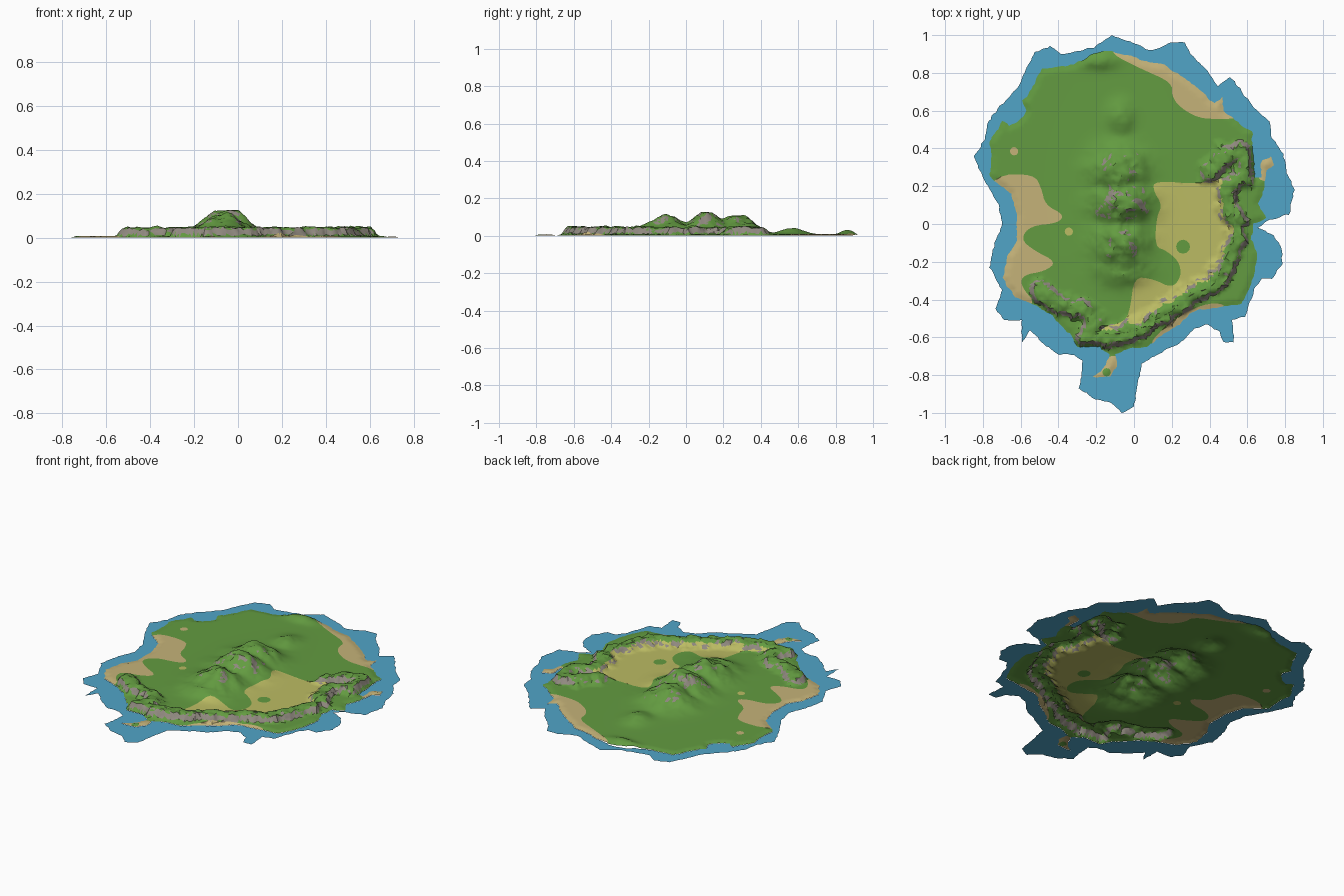
import bpy, bmesh, math, random
from mathutils import Vector, noise, kdtree
from mathutils.geometry import delaunay_2d_cdt, intersect_point_line

if "Cube" in bpy.data.objects:
    bpy.data.objects.remove(bpy.data.objects["Cube"])

random.seed(4)
STEP = 0.0135

# Outlines, clockwise from the north
SEA = [(-.12, 1), (-.02, .97), (.08, .92), (.14, .93), (.2, .965), (.27, .96), (.3, .9), (.39, .81), (.42, .76),
       (.44, .73), (.515, .78), (.585, .68), (.64, .61), (.715, .545), (.73, .46), (.79, .37), (.81, .27), (.85, .18),
       (.82, .05), (.715, .02), (.655, -.02), (.74, -.06), (.78, -.12), (.785, -.21), (.73, -.29), (.675, -.29),
       (.64, -.34), (.585, -.49), (.52, -.51), (.53, -.625), (.475, -.625), (.45, -.57), (.39, -.53), (.32, -.555),
       (.24, -.635), (.16, -.67), (.08, -.715), (.04, -.74), (.02, -.85), (0, -.97), (-.065, -1), (-.12, -.95),
       (-.21, -.925), (-.29, -.87), (-.27, -.725), (-.315, -.69), (-.405, -.69), (-.475, -.635), (-.55, -.565),
       (-.595, -.63), (-.595, -.51), (-.685, -.51), (-.73, -.45), (-.7, -.345), (-.765, -.23), (-.74, -.105),
       (-.695, 0), (-.72, .105), (-.79, .23), (-.85, .355), (-.79, .45), (-.78, .53), (-.71, .62), (-.615, .725),
       (-.565, .83), (-.525, .91), (-.445, .945), (-.385, .9), (-.29, .915), (-.21, .935)]
LAND = [(-.155, .92), (-.08, .905), (.08, .855), (.16, .845), (.23, .795), (.345, .715), (.425, .635), (.465, .67),
        (.475, .6), (.56, .53), (.625, .49), (.63, .4), (.64, .25), (.67, .25), (.675, .335), (.73, .355), (.74, .31),
        (.7, .28), (.69, .185), (.655, .105), (.7, .03), (.635, .0), (.62, -.08), (.655, -.16), (.64, -.25),
        (.61, -.345), (.57, -.425), (.45, -.44), (.32, -.46), (.24, -.53), (.145, -.59), (.08, -.65), (-.025, -.66),
        (-.095, -.69), (-.09, -.757), (-.13, -.805), (-.215, -.81), (-.155, -.757), (-.13, -.69), (-.18, -.65),
        (-.3, -.65), (-.34, -.58), (-.445, -.475), (-.525, -.43), (-.63, -.385), (-.695, -.29), (-.67, -.175),
        (-.62, -.08), (-.62, .055), (-.65, .16), (-.765, .25), (-.755, .32), (-.765, .435), (-.695, .545),
        (-.66, .52), (-.595, .555), (-.57, .6), (-.59, .65), (-.54, .715), (-.49, .82), (-.315, .845), (-.225, .9)]
BEACHES = [
    [(-.12, .9), (.04, .82), (.2, .75), (.2, .68), (.24, .62), (.34, .56), (.46, .555), (.56, .56),
     (.6, .7), (.3, .93), (-.1, .95)],
    [(-.74, .26), (-.53, .265), (-.49, .19), (-.47, .1), (-.37, .05), (-.4, .005), (-.55, -.01), (-.6, -.08),
     (-.53, -.14), (-.41, -.2), (-.47, -.25), (-.59, -.27), (-.6, -.33), (-.51, -.43), (-.7, -.48), (-.85, -.2),
     (-.8, .1)],
    [(.08, -.62), (.25, -.475), (.4, -.415), (.5, -.43), (.4, -.49), (.27, -.55), (.12, -.66)],
    [(-.06, -.7), (-.06, -.84), (-.27, -.84), (-.16, -.7)],
    [(.65, .22), (.64, .38), (.78, .4), (.76, .24)],
]
MEADOW = [(.11, .23), (.35, .21), (.5, .25), (.56, .23), (.53, .1), (.53, -.1), (.47, -.2), (.43, -.33), (.3, -.37),
          (.2, -.46), (.05, -.56), (-.14, -.59), (-.19, -.55), (-.05, -.52), (-.02, -.45), (0, -.28), (.1, -.29),
          (.2, -.34), (.25, -.28), (.24, -.2), (.17, -.14), (.11, -.12), (.12, .04), (.15, .1), (.1, .18)]
RIM = [(-.5, -.36), (-.41, -.43), (-.28, -.45), (-.21, -.52), (-.25, -.61), (-.1, -.6), (.05, -.55), (.15, -.49),
       (.3, -.38), (.42, -.32), (.5, -.21), (.54, -.1), (.55, 0), (.5, .1), (.49, .2), (.58, .24), (.59, .38),
       (.5, .38), (.41, .27)]
RIM = [Vector((x, y, 0)) for x, y in RIM]
# Mountain humps: x, y, width, depth, height
HUMPS = [(-.06, .11, .105, .08, .108), (-.08, .28, .1, .085, .092), (-.07, -.1, .1, .09, .088),
         (-.06, -.22, .1, .07, .05), (-.07, .57, .05, .06, .03), (-.18, .87, .07, .035, .022)]


def material(name, rgb):
    m = bpy.data.materials.new(name)
    m.diffuse_color = (*rgb, 1)
    m.use_nodes = True
    m.node_tree.nodes["Principled BSDF"].inputs["Base Color"].default_value = m.diffuse_color
    return m


def coast(pts, amp):
    """Densify a closed outline and roughen it."""
    out = []
    for a, b in zip(pts, pts[1:] + pts[:1]):
        a, b = Vector(a), Vector(b)
        n = max(1, round((b - a).length / .016))
        for i in range(n):
            p = a.lerp(b, i / n)
            d = noise.noise_vector(Vector((p.x * 38, p.y * 38, 1.7)))
            out.append(p + amp * Vector((d.x, d.y)))
    return out


def rounded(pts):
    """Corner cutting for soft patch outlines."""
    pts = [Vector(p) for p in pts]
    for _ in range(2):
        pts = [q for a, b in zip(pts, pts[1:] + pts[:1]) for q in (a.lerp(b, .25), a.lerp(b, .75))]
    return pts


def dot(x, y, r):
    return [Vector((x + r * math.cos(i * math.tau / 12), y + r * math.sin(i * math.tau / 12))) for i in range(12)]


def ease(a, b, v):
    t = min(1, max(0, (v - a) / (b - a)))
    return t * t * (3 - 2 * t)


# Planar mesh with every patch outline cut in
land_line = coast(LAND, .009)
loops = [("sea", coast(SEA, .008)), ("land", land_line)]
loops += [("sand", rounded(b)) for b in BEACHES]
loops += [("sand", dot(-.635, .385, .022)), ("meadow", dot(-.345, -.04, .022)), ("meadow", rounded(MEADOW)),
          ("grove", dot(.26, -.12, .037)), ("grove", dot(-.145, -.785, .022))]
points, rings = [], []
for _, loop in loops:
    ring = list(range(len(points), len(points) + len(loop)))
    area = sum(a.x * b.y - a.y * b.x for a, b in zip(loop, loop[1:] + loop[:1]))
    rings.append(ring if area > 0 else ring[::-1])
    points += loop
tree = kdtree.KDTree(len(land_line) * 2)
for i, p in enumerate(land_line):
    q = p.lerp(land_line[i - 1], .5)
    tree.insert((p.x, p.y, 0), 2 * i)
    tree.insert((q.x, q.y, 0), 2 * i + 1)
tree.balance()
for i in range(-64, 65):
    for j in range(-75, 76):
        p = Vector((i * STEP, j * STEP)) + Vector((random.uniform(-1, 1), random.uniform(-1, 1))) * STEP * .28
        if tree.find((p.x, p.y, 0))[2] > .006:
            points.append(p)
coords, _, faces, _, _, origins = delaunay_2d_cdt(points, [], rings, 1, 1e-5)
tags = [{loops[k][0] for k in o} for o in origins]


def rim_height(p):
    best, near = 9, p
    for a, b in zip(RIM, RIM[1:]):
        q, t = intersect_point_line(p, a, b)
        q = a if t < 0 else b if t > 1 else q
        if (p - q).length < best:
            best, near = (p - q).length, q
    best += .028 * noise.noise(p * 17) + .012 * noise.noise(p * 45)
    wide = (.022, .062) if p.length > near.length else (.012, .085)
    return (.038 + .007 * noise.noise(p * 12)) * (1 - ease(*wide, best))


def height(x, y):
    p = Vector((x, y, 0))
    shore = tree.find(p)[2]
    z = .007 * ease(0, .03, shore) + .0012
    env = [h * math.exp(-.5 * (((x - a) / w) ** 2 + ((y - b) / d) ** 2) ** 1.15) for a, b, w, d, h in HUMPS]
    hump = sum(e ** 4 for e in env) ** .25
    crag = noise.noise(p * 15) * .8 + (.5 - abs(noise.noise(p * 26 + Vector((3, 7, 2))))) * .6 - .25
    z += hump * (1 + .38 * crag)
    z += .012 * math.exp(-((x + .05) / .2) ** 2 - ((y - .08) / .36) ** 2)
    rim = rim_height(p)
    z += rim * (1 + .25 * noise.noise(p * 34)) * ease(0, .03, shore)
    return min(z, .126)


MATS = [material("grass", (.125, .33, .052)), material("sand", (.56, .45, .19)),
        material("dry meadow", (.50, .50, .125)), material("rock", (.28, .25, .215))]
WATER = material("water", (.082, .375, .575))


def sheet(name, keep, mats, relief):
    """Collect chosen triangles into an object, with optional relief."""
    bm = bmesh.new()
    made = {}
    for f, t in zip(faces, tags):
        if not keep(t):
            continue
        for i in f:
            if i not in made:
                c = coords[i]
                made[i] = bm.verts.new((c.x, c.y, height(c.x, c.y) if relief else 0))
        face = bm.faces.new([made[i] for i in f])
        face.normal_update()
        if face.normal.z < 0:
            face.normal_flip()
        if relief:
            c = face.calc_center_median()
            if face.normal.z < .7 + .14 * noise.noise(c * 14) and c.z > .014:
                face.material_index = 3
            elif "grove" in t:
                face.material_index = 0
            elif "sand" in t and c.z < .03:
                face.material_index = 1
            elif "meadow" in t and c.z < .036:
                face.material_index = 2
    me = bpy.data.meshes.new(name)
    bm.to_mesh(me)
    bm.free()
    for m in mats:
        me.materials.append(m)
    ob = bpy.data.objects.new(name, me)
    bpy.context.collection.objects.link(ob)
    bpy.ops.object.select_all(action='DESELECT')
    ob.select_set(True)
    bpy.context.view_layer.objects.active = ob
    bpy.ops.object.shade_smooth_by_angle(angle=math.radians(35))


# Island terrain and the shallow water around it
sheet("island", lambda t: "land" in t and "sea" in t, MATS, True)
sheet("shallow_water", lambda t: "sea" in t and "land" not in t, [WATER], False)
